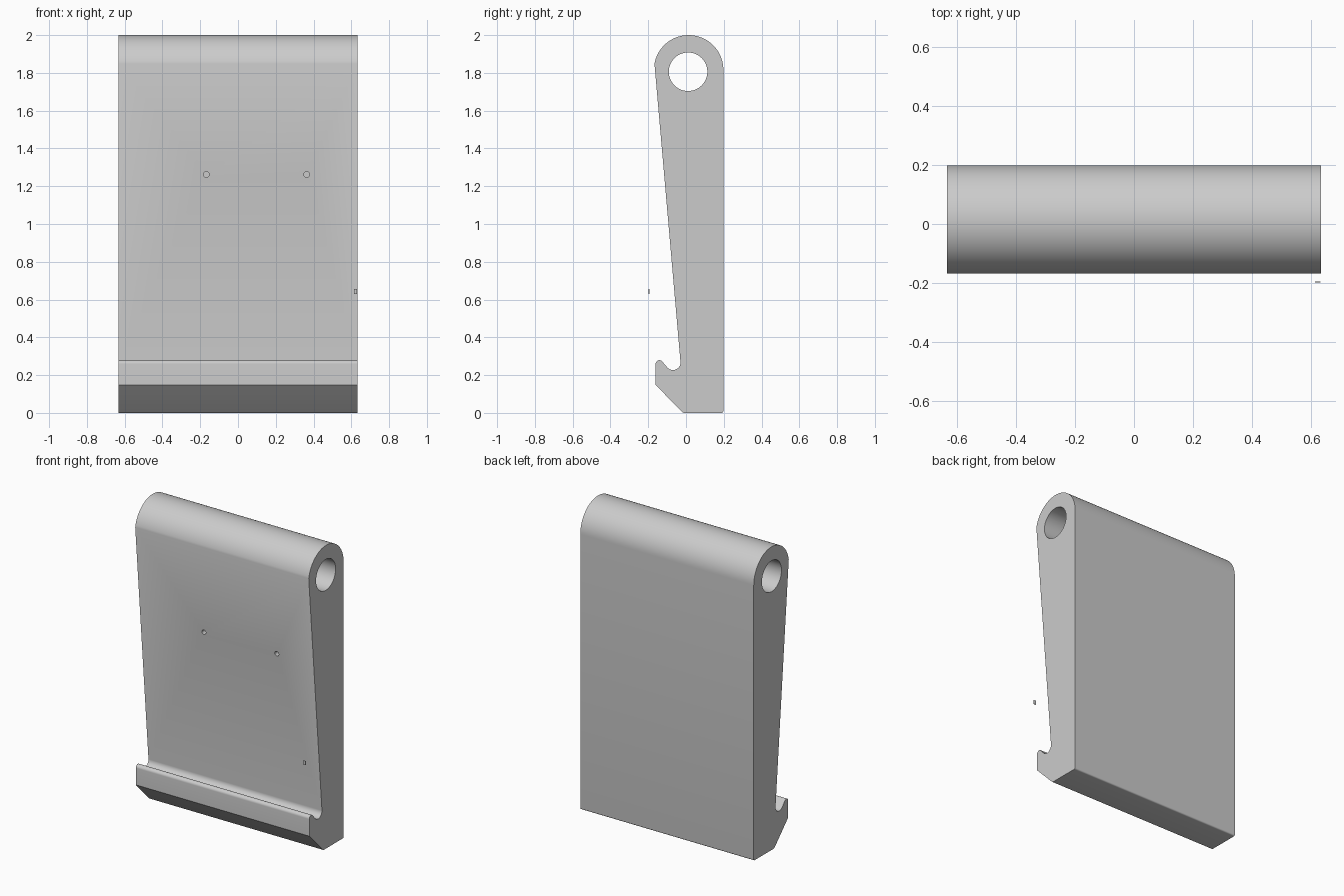
import bpy, bmesh
from math import cos, sin, radians, pi
from mathutils import Matrix, Vector

cube = bpy.data.objects.get("Cube")
if cube:
    bpy.data.objects.remove(cube, do_unlink=True)

HALF_W = 0.633

grey = bpy.data.materials.new("light_grey")
grey.use_nodes = True
colour = (0.6, 0.6, 0.6, 1)
grey.diffuse_color = colour
grey.node_tree.nodes["Principled BSDF"].inputs["Base Color"].default_value = colour


def add_object(name, bm):
    bmesh.ops.recalc_face_normals(bm, faces=bm.faces[:])
    mesh = bpy.data.meshes.new(name)
    bm.to_mesh(mesh)
    bm.free()
    mesh.materials.append(grey)
    obj = bpy.data.objects.new(name, mesh)
    bpy.context.collection.objects.link(obj)
    return obj


def arc(y, z, r, start, end, steps):
    angles = [radians(start + (end - start) * i / steps) for i in range(steps + 1)]
    return [(y + r * cos(a), z + r * sin(a)) for a in angles]


def cylinder(name, centre, radius, depth, axis, sides):
    bm = bmesh.new()
    turn = Vector((0, 0, 1)).rotation_difference(Vector(axis)).to_matrix().to_4x4()
    bmesh.ops.create_cone(bm, cap_ends=True, segments=sides, radius1=radius,
                          radius2=radius, depth=depth,
                          matrix=Matrix.Translation(centre) @ turn)
    return add_object(name, bm)


def cut(target, cutter):
    cutter.hide_render = True
    mod = target.modifiers.new("cut", "BOOLEAN")
    mod.operation = "DIFFERENCE"
    mod.solver = "EXACT"
    mod.object = cutter
    bpy.context.view_layer.objects.active = target
    bpy.ops.object.modifier_apply(modifier=mod.name)
    bpy.data.objects.remove(cutter, do_unlink=True)


# Side profile: rounded head, tapered front, groove, hooked lip, bevelled foot
profile = arc(0.014, 1.816, 0.184, 0, 169.6, 40)
profile += arc(-0.069, 0.267, 0.04, 0, -135, 16)
profile += arc(-0.141, 0.259, 0.02, 45, 180, 12)
profile += [(-0.161, 0.148)]
profile += arc(-0.007, 0.02, 0.02, 225, 270, 5)
profile += arc(0.188, 0.01, 0.01, 270, 360, 6)

bm = bmesh.new()
side = bm.faces.new([bm.verts.new((-HALF_W, y, z)) for y, z in profile])
ext = bmesh.ops.extrude_face_region(bm, geom=[side])
moved = [v for v in ext["geom"] if isinstance(v, bmesh.types.BMVert)]
bmesh.ops.translate(bm, verts=moved, vec=(2 * HALF_W, 0, 0))
body = add_object("panel_body", bm)

# Long rod hole through the head
cut(body, cylinder("rod_cutter", (0, 0.011, 1.806), 0.102, 3, (1, 0, 0), 64))

# Two small blind holes in the front face
for x in (-0.168, 0.364):
    cut(body, cylinder("pin_cutter", (x, -0.12, 1.262), 0.015, 0.1, (0, 1, 0), 24))

bpy.ops.object.select_all(action="DESELECT")
body.select_set(True)
bpy.context.view_layer.objects.active = body
bpy.ops.object.shade_smooth_by_angle(angle=radians(30))

# Tiny separate tab in front of the lower left edge
bm = bmesh.new()
bmesh.ops.create_cube(bm, size=1, matrix=Matrix.Translation((0.622, -0.196, 0.643))
                      @ Matrix.Diagonal((0.018, 0.003, 0.027, 1)))
add_object("small_tab", bm)
